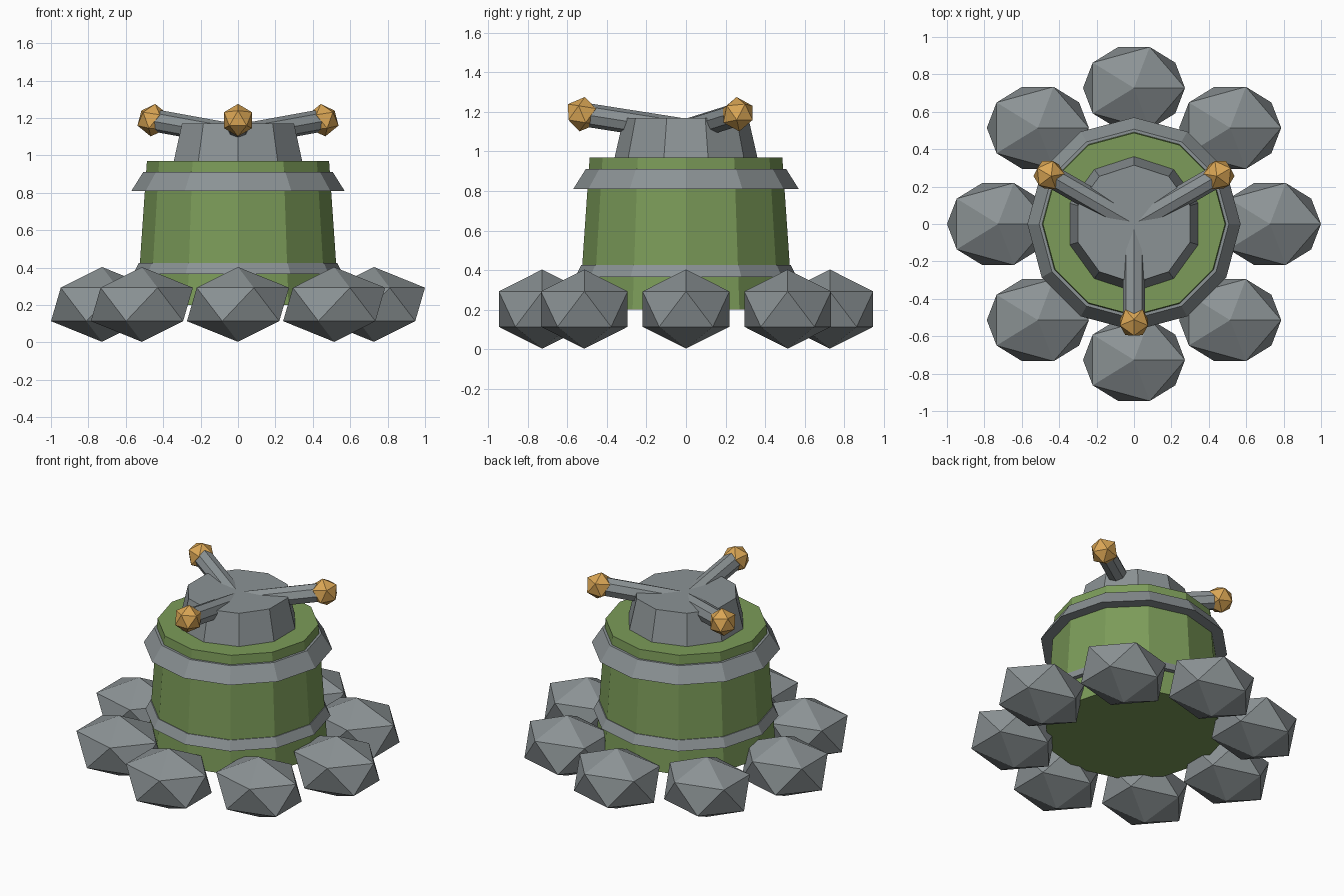
import bpy
from math import radians, cos, sin, pi
from mathutils import Vector, Matrix

cube = bpy.data.objects.get("Cube")
if cube:
    bpy.data.objects.remove(cube, do_unlink=True)


def make_material(name, rgb):
    mat = bpy.data.materials.new(name)
    mat.use_nodes = True
    mat.diffuse_color = (*rgb, 1)
    mat.node_tree.nodes["Principled BSDF"].inputs["Base Color"].default_value = (*rgb, 1)
    return mat


STONE = make_material("stone_grey", (0.26, 0.29, 0.30))
GREEN = make_material("moss_green", (0.20, 0.33, 0.10))
AMBER = make_material("amber", (0.70, 0.38, 0.09))


def finish(name, mat):
    obj = bpy.context.object
    obj.name = obj.data.name = name
    obj.data.materials.append(mat)
    return obj


def frustum(name, mat, sides, low, high, r_low, r_high):
    """Flat-sided cone section with a corner facing the front."""
    bpy.ops.mesh.primitive_cone_add(vertices=sides, radius1=r_low, radius2=r_high,
                                    depth=high - low, location=(0, 0, (low + high) / 2))
    return finish(name, mat)


def band(name, low, high, r_low, r_high, r_in):
    """Sloped twelve-sided collar, open in the middle."""
    profile = [(r_low, low), (r_high, high), (r_in, high), (r_in, low)]
    n, k = 12, len(profile)
    verts = [(r * cos(2 * pi * i / n), r * sin(2 * pi * i / n), z)
             for i in range(n) for r, z in profile]
    faces = [(i * k + j, (i + 1) % n * k + j,
              (i + 1) % n * k + (j + 1) % k, i * k + (j + 1) % k)
             for i in range(n) for j in range(k)]
    mesh = bpy.data.meshes.new(name)
    mesh.from_pydata(verts, [], faces)
    mesh.materials.append(STONE)
    obj = bpy.data.objects.new(name, mesh)
    bpy.context.collection.objects.link(obj)


# Tapered tower with two collars and a turret cap
frustum("tower_body", GREEN, 12, 0.20, 0.97, 0.54, 0.487)
band("lower_collar", 0.365, 0.425, 0.56, 0.53, 0.48)
band("upper_collar", 0.81, 0.91, 0.57, 0.507, 0.485)
frustum("turret_cap", STONE, 10, 0.96, 1.17, 0.363, 0.315)

# Ring of boulders around the foot
for i in range(8):
    a = radians(45 * i)
    bpy.ops.mesh.primitive_ico_sphere_add(
        subdivisions=1, radius=1, location=(0.727 * cos(a), 0.727 * sin(a), 0.203))
    bpy.context.object.scale = (0.305, 0.258, 0.2)
    finish(f"boulder_{i + 1}", STONE)

# Three barrels rising from the cap, each with a faceted tip
for label, angle in (("front", -90), ("left", 30), ("right", 150)):
    a = radians(angle)
    root = Vector((0, 0, 1.105))
    tip = Vector((0.525 * cos(a), 0.525 * sin(a), 1.188))
    direction = tip - root
    bpy.ops.mesh.primitive_cylinder_add(vertices=8, radius=0.06, depth=direction.length)
    turn = Matrix.Rotation(a, 4, 'Z') @ Matrix.Rotation(
        pi / 2 - direction.to_track_quat('X', 'Z').to_matrix().col[0].z, 4, 'Y')
    bpy.context.object.matrix_world = Matrix.Translation((root + tip) / 2) @ turn
    finish(f"{label}_barrel", STONE)
    bpy.ops.mesh.primitive_ico_sphere_add(subdivisions=1, radius=0.088, location=tip,
                                          rotation=(0, radians(-9), a))
    finish(f"{label}_barrel_tip", AMBER)
